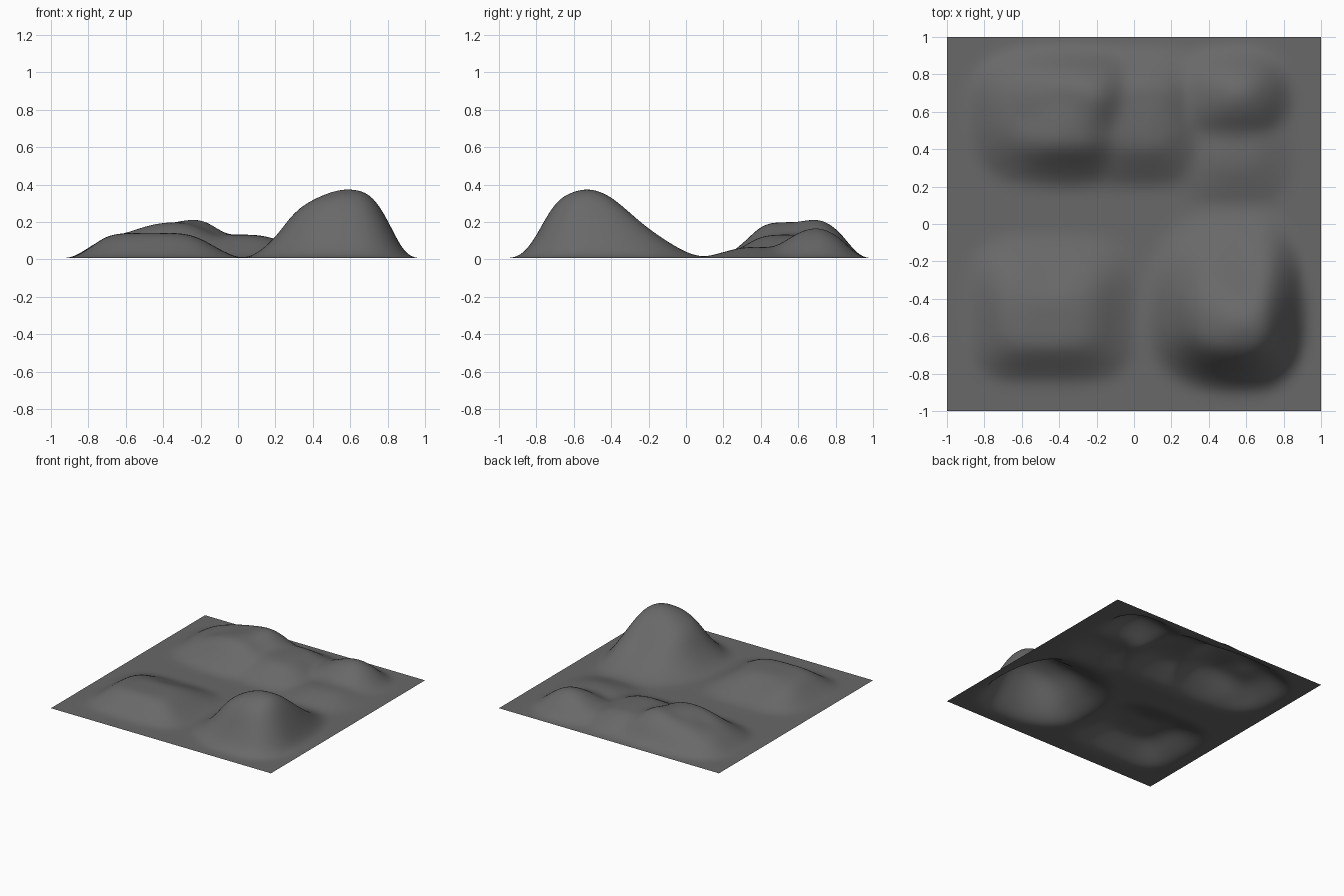
import bpy, bmesh

if "Cube" in bpy.data.objects:
    bpy.data.objects.remove(bpy.data.objects["Cube"])


def prof(t, pts):
    """Piecewise profile through (position, value) points."""
    if t <= pts[0][0] or t >= pts[-1][0]:
        return 0.0
    for (a, va), (b, vb) in zip(pts, pts[1:]):
        if t <= b:
            return va + (vb - va) * (t - a) / (b - a)


def hill(h, centre, p, px, py):
    """Hill whose x and y profiles are swept round a superellipse plan."""
    def at(x, y):
        dist, reach = [], []
        for t, c, pts in ((x, centre[0], px), (y, centre[1], py)):
            r = pts[-1][0] - c if t > c else pts[0][0] - c
            reach.append(r)
            dist.append((t - c) / r)
        u, v = dist
        r = (u ** p + v ** p) ** (1 / p)
        if r >= 1:
            return 0.0
        w = u * u / (u * u + v * v + 1e-9)
        return h * (w * prof(centre[0] + r * reach[0], px)
                    + (1 - w) * prof(centre[1] + r * reach[1], py))
    return at


# front right mountain: steep front and right flanks, long back slope
mountain = hill(0.38, (0.58, -0.52), 2.4,
                [(0.05, 0), (0.1, .06), (0.2, .29), (0.3, .66), (0.4, .83), (0.5, .94),
                 (0.58, 1), (0.7, .93), (0.76, .75), (0.8, .54), (0.9, 0)],
                [(-0.9, 0), (-0.85, .1), (-0.8, .32), (-0.7, .81), (-0.6, .95), (-0.52, 1),
                 (-0.4, .87), (-0.3, .62), (-0.2, .38), (-0.1, .23), (0, .08), (0.1, 0)])
# front left plateau
plateau = hill(0.135, (-0.45, -0.5), 4,
               [(-0.88, 0), (-0.8, .38), (-0.7, .92), (-0.6, 1), (-0.3, 1), (-0.2, .8),
                (-0.1, .35), (0, 0)],
               [(-0.84, 0), (-0.66, 1), (-0.4, 1), (-0.07, 0)])
# back left ridge with two crests
ridge = hill(0.145, (-0.35, 0.6), 3,
             [(-0.88, 0), (-0.8, .4), (-0.7, .8), (-0.5, 1), (-0.2, 1), (0, .5), (0.1, 0)],
             [(0.2, 0), (0.3, .35), (0.4, .9), (0.5, 1), (0.75, 1), (0.85, .65), (0.93, 0)])
crest_front = hill(0.052, (-0.35, 0.45), 2,
                   [(-0.65, 0), (-0.42, 1), (-0.28, 1), (-0.1, 0)],
                   [(0.2, 0), (0.4, .9), (0.45, 1), (0.5, .95), (0.63, 0)])
crest_back = hill(0.068, (-0.2, 0.69), 2.5,
                  [(-0.65, 0), (-0.4, .5), (-0.25, .95), (-0.2, 1), (-0.15, .95), (0.0, 0)],
                  [(0.5, 0), (0.65, 1), (0.75, 1), (0.9, 0)])
# low shoulder joining the ridge to the back right knoll
shoulder = hill(0.127, (0.05, 0.6), 3,
                [(-0.4, 0), (-0.1, 1), (0.1, 1), (0.2, .82), (0.3, .4), (0.45, 0)],
                [(0.2, 0), (0.4, .95), (0.5, 1), (0.75, .95), (0.93, 0)])
knoll = hill(0.168, (0.56, 0.7), 2.2,
             [(0.1, 0), (0.3, .42), (0.4, .7), (0.52, 1), (0.6, 1), (0.7, .7), (0.84, 0)],
             [(0.42, 0), (0.5, .45), (0.6, .84), (0.68, 1), (0.74, .96), (0.82, .7), (0.93, 0)])
swell = hill(0.06, (0.55, 0.37), 2.5,
             [(0.2, 0), (0.45, 1), (0.65, 1), (0.85, 0)],
             [(0.08, 0), (0.3, 1), (0.45, 1), (0.75, 0)])


def height(x, y):
    back_left = ridge(x, y) + crest_front(x, y) + crest_back(x, y)
    return 0.006 + max(mountain(x, y), plateau(x, y), back_left,
                       shoulder(x, y), knoll(x, y), swell(x, y))


# terrain sheet: control grid of averaged heights, smoothed by subdivision
R = 0.025
bm = bmesh.new()
bmesh.ops.create_grid(bm, x_segments=36, y_segments=36, size=1.0)
for v in bm.verts:
    x, y = v.co.x, v.co.y
    v.co.z = sum(height(x + i * R, y + j * R) for i in (-1, 0, 1) for j in (-1, 0, 1)) / 9
for f in bm.faces:
    f.smooth = True
mesh = bpy.data.meshes.new("terrain")
bm.to_mesh(mesh)
bm.free()
terrain = bpy.data.objects.new("terrain", mesh)
bpy.context.collection.objects.link(terrain)

# dark grey ground
mat = bpy.data.materials.new("dark_ground")
mat.diffuse_color = (0.14, 0.14, 0.14, 1)
mat.use_nodes = True
mat.node_tree.nodes["Principled BSDF"].inputs["Base Color"].default_value = mat.diffuse_color
mesh.materials.append(mat)

# keep the square corners sharp
sub = terrain.modifiers.new("smooth", 'SUBSURF')
sub.levels = sub.render_levels = 2
sub.boundary_smooth = 'PRESERVE_CORNERS'
